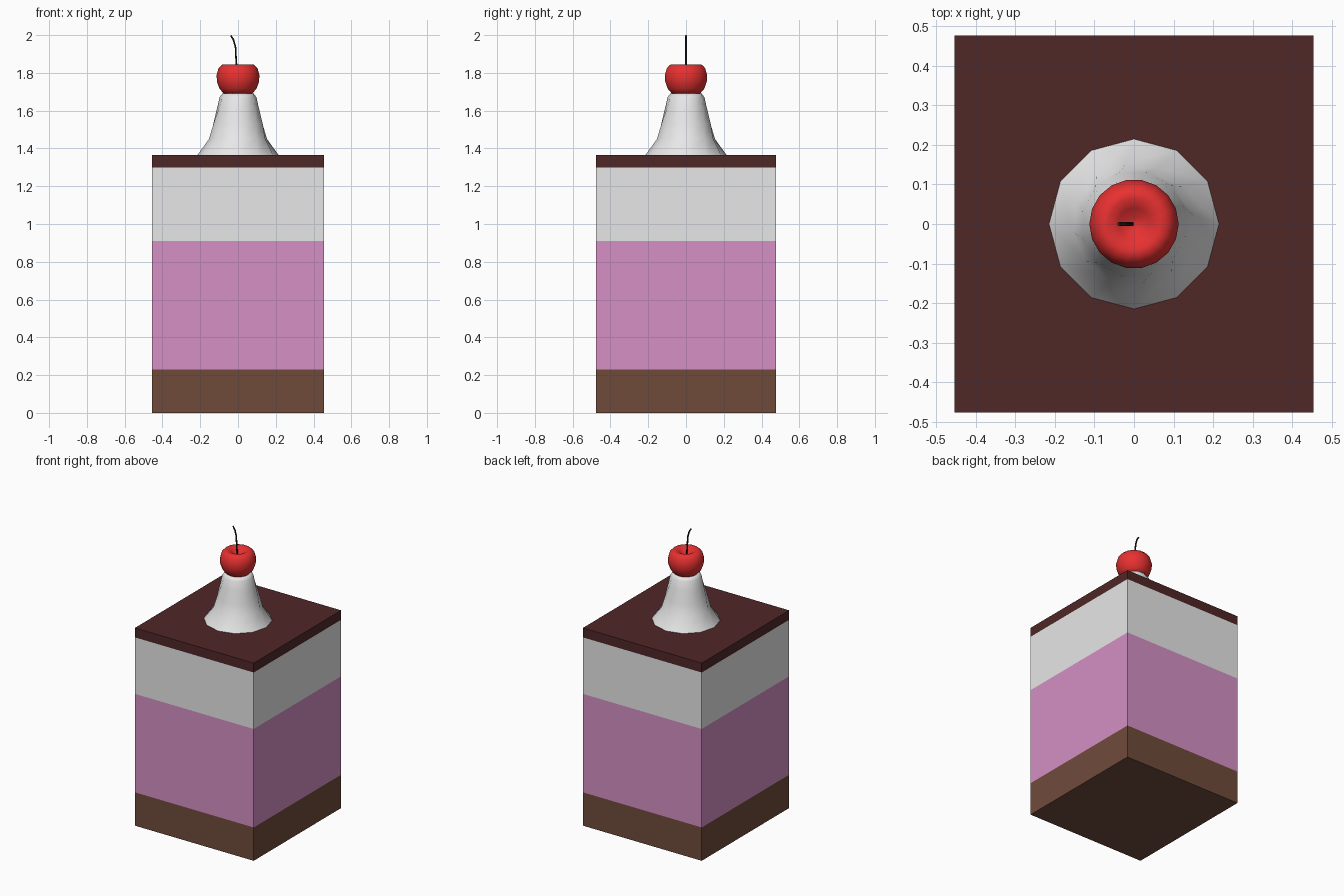
import bpy
import bmesh
from math import sin, cos, tau, radians

if "Cube" in bpy.data.objects:
    bpy.data.objects.remove(bpy.data.objects["Cube"])


def material(name, rgb):
    mat = bpy.data.materials.new(name)
    mat.use_nodes = True
    mat.diffuse_color = (*rgb, 1)
    mat.node_tree.nodes["Principled BSDF"].inputs["Base Color"].default_value = (*rgb, 1)
    return mat


white = material("cream white", (0.8, 0.8, 0.8))
pink = material("berry pink", (0.66, 0.28, 0.56))
brown = material("crust brown", (0.16, 0.07, 0.044))
chocolate = material("dark chocolate", (0.08, 0.02, 0.02))
red = material("cherry red", (0.8, 0.03, 0.03))
black = material("stem black", (0.015, 0.012, 0.01))


def finish(name, bm, mat):
    bmesh.ops.recalc_face_normals(bm, faces=bm.faces)
    mesh = bpy.data.meshes.new(name)
    bm.to_mesh(mesh)
    bm.free()
    mesh.materials.append(mat)
    obj = bpy.data.objects.new(name, mesh)
    bpy.context.collection.objects.link(obj)
    return obj


def smooth(obj, angle):
    bpy.ops.object.select_all(action='DESELECT')
    obj.select_set(True)
    bpy.context.view_layer.objects.active = obj
    bpy.ops.object.shade_smooth_by_angle(angle=radians(angle))


def layer(name, bottom, top, mat):
    bm = bmesh.new()
    bmesh.ops.create_cube(bm, size=1)
    for v in bm.verts:
        v.co.x *= 0.908
        v.co.y *= 0.954
        v.co.z = top if v.co.z > 0 else bottom
    return finish(name, bm, mat)


def lathe(name, profile, sides, mat, twist=0):
    """Stack rings of (radius, height), turning each ring by the twist."""
    bm = bmesh.new()
    rings = []
    for i, (r, z) in enumerate(profile):
        angles = [tau * k / sides + radians(twist) * i for k in range(sides)]
        rings.append([bm.verts.new((r * cos(a), r * sin(a), z)) for a in angles])
    for low, high in zip(rings, rings[1:]):
        for k in range(sides):
            n = (k + 1) % sides
            bm.faces.new((low[k], low[n], high[n], high[k]))
    bm.faces.new(rings[0])
    bm.faces.new(rings[-1])
    obj = finish(name, bm, mat)
    smooth(obj, 60)
    return obj


# Stacked cake layers
layer("crust_layer", 0, 0.23, brown)
layer("berry_layer", 0.23, 0.91, pink)
layer("cream_layer", 0.91, 1.30, white)
layer("chocolate_topping", 1.30, 1.365, chocolate)

# Twisted whipped cream
lathe("whipped_cream", [(0.215, 1.365), (0.155, 1.45), (0.135, 1.53),
                        (0.112, 1.61), (0.098, 1.67), (0.085, 1.69)],
      12, white, twist=8)

# Cherry with a dimple in its top
lathe("cherry", [(0.03, 1.68), (0.075, 1.69), (0.098, 1.716), (0.112, 1.755),
                 (0.113, 1.79), (0.103, 1.825), (0.085, 1.843), (0.065, 1.845),
                 (0.04, 1.832), (0.015, 1.812)], 18, red)

# Bent stem
curve = bpy.data.curves.new("cherry_stem", 'CURVE')
curve.dimensions = '3D'
curve.bevel_depth = 0.005
curve.bevel_resolution = 1
curve.use_fill_caps = True
path = [(-0.004, 1.80), (-0.01, 1.87), (-0.013, 1.935), (-0.024, 1.975), (-0.038, 1.998)]
spline = curve.splines.new('POLY')
spline.points.add(len(path) - 1)
for point, (x, z) in zip(spline.points, path):
    point.co = (x, 0, z, 1)
curve.materials.append(black)
stem = bpy.data.objects.new("cherry_stem", curve)
bpy.context.collection.objects.link(stem)
